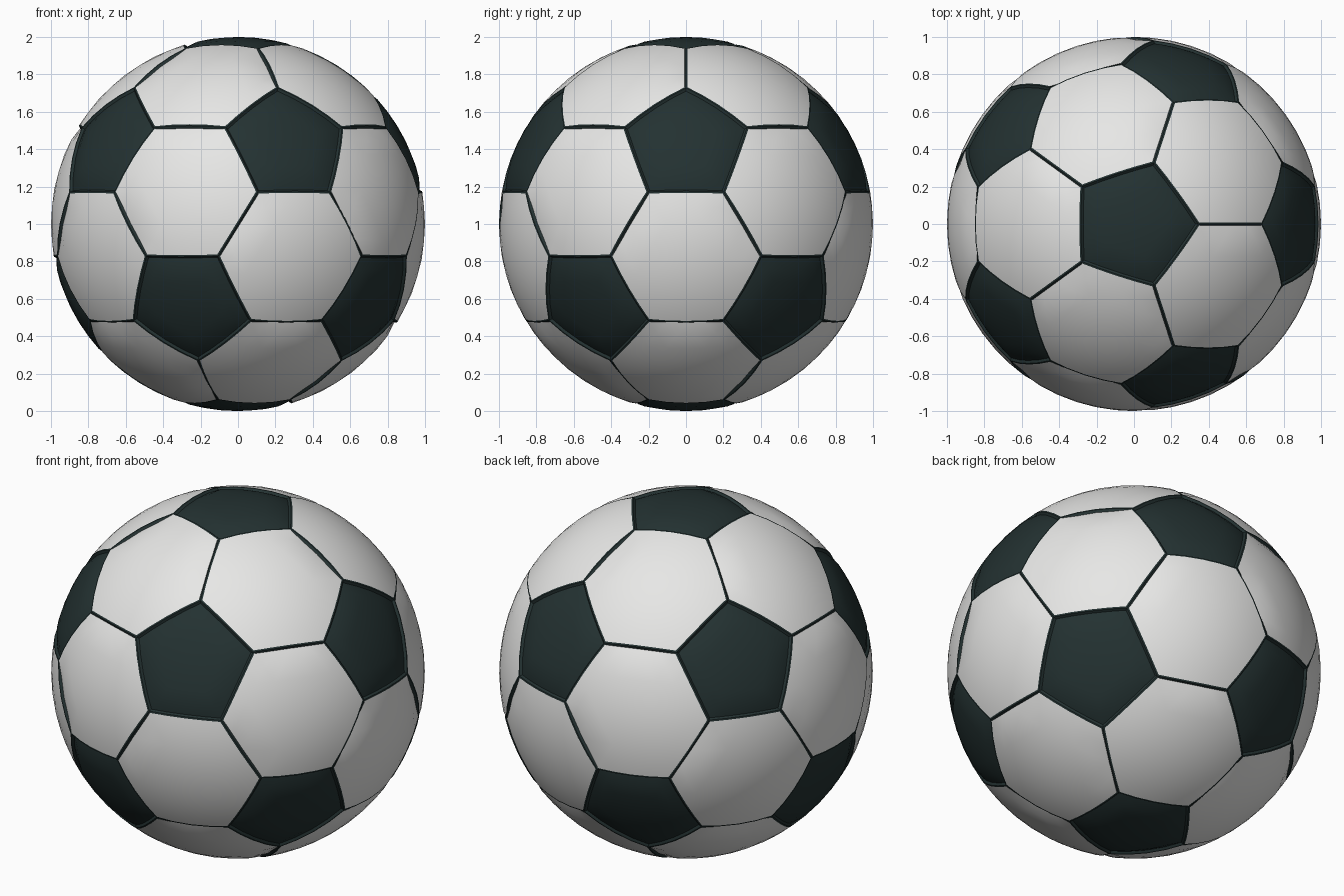
import bpy, bmesh, math

cube = bpy.data.objects.get("Cube")
if cube:
    bpy.data.objects.remove(cube, do_unlink=True)

SEAM_HALF_WIDTH = 0.009
SEAM_DEPTH = 0.013


def make_material(name, color):
    mat = bpy.data.materials.new(name)
    mat.use_nodes = True
    mat.diffuse_color = color
    mat.node_tree.nodes["Principled BSDF"].inputs["Base Color"].default_value = color
    return mat


white = make_material("white leather", (0.8, 0.8, 0.79, 1))
dark = make_material("dark green black", (0.017, 0.031, 0.031, 1))

# Cut the corners off an icosahedron: 12 pentagons and 20 hexagons
bm = bmesh.new()
bmesh.ops.create_icosphere(bm, subdivisions=1, radius=1)
bmesh.ops.bevel(bm, geom=bm.verts[:], offset=100 / 3, offset_type='PERCENT',
                segments=1, profile=0.5, affect='VERTICES')

# Number the panels, then fan, subdivide and round them onto the sphere
bm.faces.ensure_lookup_table()
pentagons = set()
panel_count = len(bm.faces)
for i, face in enumerate(bm.faces):
    face.material_index = i
    if len(face.verts) == 5:
        pentagons.add(i)
bmesh.ops.poke(bm, faces=bm.faces[:])
bmesh.ops.subdivide_edges(bm, edges=bm.edges[:], cuts=3, use_grid_fill=True)
for v in bm.verts:
    v.co.normalize()

# Vertices on the borders between panels form the groove bottom
groove = [v for v in bm.verts
          if len({f.material_index for f in v.link_faces}) > 1]

# Inset each panel to leave seam strips around it
panels = [[f for f in bm.faces if f.material_index == i] for i in range(panel_count)]
seams = set()
for panel in panels:
    result = bmesh.ops.inset_region(bm, faces=panel, thickness=SEAM_HALF_WIDTH,
                                    use_even_offset=True, use_boundary=True)
    seams.update(result["faces"])

for v in bm.verts:
    v.co.normalize()
for v in groove:
    v.co *= 1 - SEAM_DEPTH

# Dark pentagons and seams, white hexagons
for face in bm.faces:
    is_dark = face in seams or face.material_index in pentagons
    face.material_index = 1 if is_dark else 0
bmesh.ops.recalc_face_normals(bm, faces=bm.faces[:])

mesh = bpy.data.meshes.new("ball")
bm.to_mesh(mesh)
bm.free()
mesh.materials.append(white)
mesh.materials.append(dark)
ball = bpy.data.objects.new("ball", mesh)
ball.location.z = 1
bpy.context.collection.objects.link(ball)

bpy.ops.object.select_all(action='DESELECT')
ball.select_set(True)
bpy.context.view_layer.objects.active = ball
bpy.ops.object.shade_smooth_by_angle(angle=math.radians(30))
